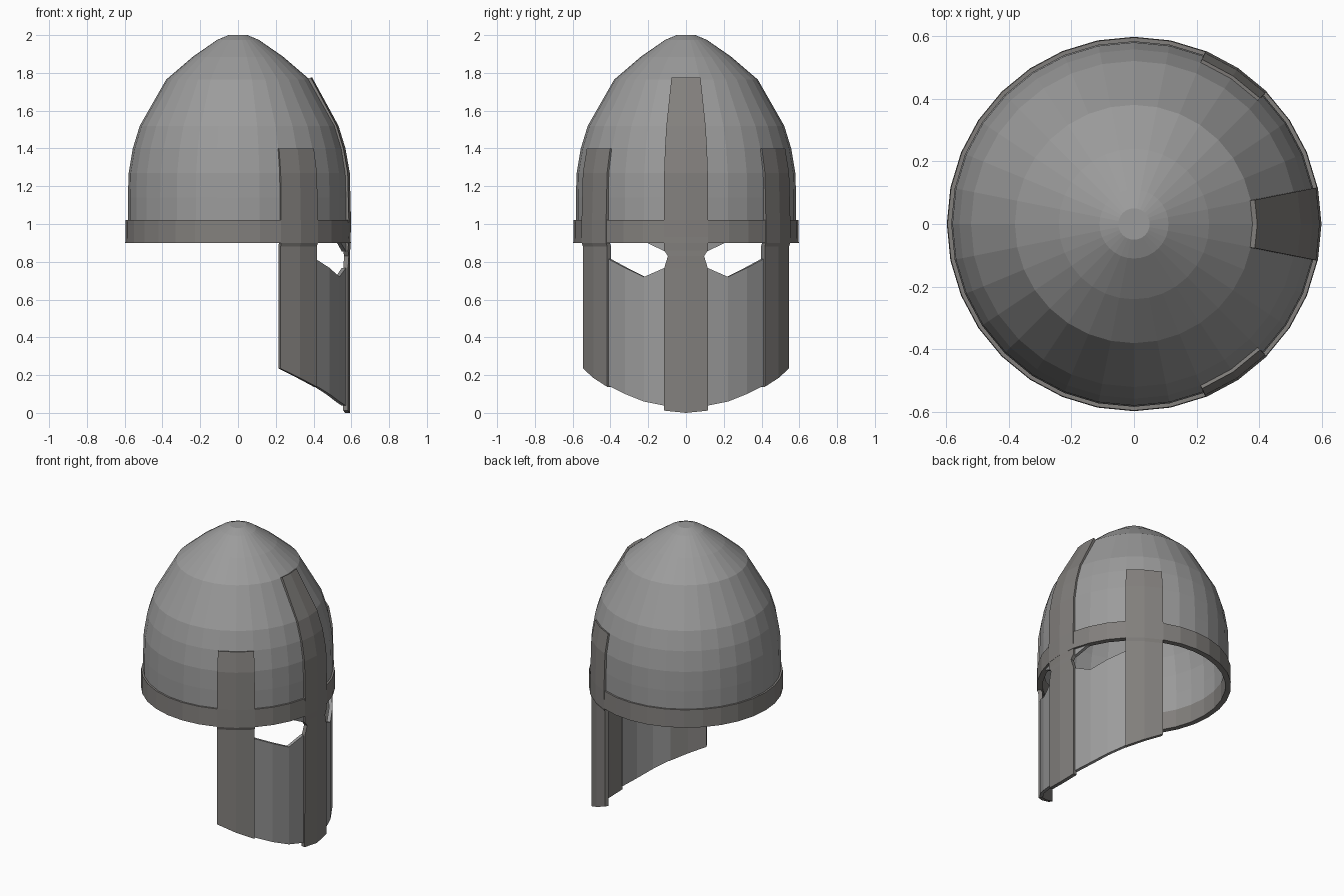
import bpy, bmesh
from math import sin, cos, radians

if "Cube" in bpy.data.objects:
    bpy.data.objects.remove(bpy.data.objects["Cube"])

STEP = 11.25  # 32-sided helmet


def material(name, rgb):
    m = bpy.data.materials.new(name)
    m.diffuse_color = (*rgb, 1)
    m.use_nodes = True
    m.node_tree.nodes["Principled BSDF"].inputs["Base Color"].default_value = m.diffuse_color
    return m


STEEL = material("steel", (.33, .33, .33))
TRIM = material("dark_trim", (.225, .215, .205))


def patch(name, columns, thickness, mat, mirror=False):
    """Curved plate from columns of (angle, radius, z), thickened inward."""
    bm = bmesh.new()
    grid = [[bm.verts.new((r * cos(radians(a)), r * sin(radians(a)), z))
             for a, r, z in col] for col in columns]
    for c0, c1 in zip(grid, grid[1:]):
        for j in range(len(c0) - 1):
            bm.faces.new((c0[j], c1[j], c1[j + 1], c0[j + 1]))
    bmesh.ops.remove_doubles(bm, verts=bm.verts, dist=0.0005)
    me = bpy.data.meshes.new(name)
    bm.to_mesh(me)
    bm.free()
    me.materials.append(mat)
    ob = bpy.data.objects.new(name, me)
    bpy.context.collection.objects.link(ob)
    sol = ob.modifiers.new("thickness", 'SOLIDIFY')
    sol.thickness = thickness
    sol.offset = -1
    if mirror:
        mir = ob.modifiers.new("mirror", 'MIRROR')
        mir.use_axis = (False, True, False)
        mir.use_mirror_merge = False
    return ob


def ring(profile):
    return [[(i * STEP, r, z) for r, z in profile] for i in range(33)]


# Dome and rim band
patch("dome", ring([(.583, .905), (.583, 1.02), (.583, 1.14), (.579, 1.27), (.557, 1.4),
                    (.52, 1.52), (.38, 1.765), (.24, 1.885), (.11, 1.975),
                    (.05, 2.0), (0, 2.0)]), .02, STEEL)
patch("rim_band", ring([(.597, .9), (.595, 1.02)]), .035, TRIM)

# Nose strip, slightly pinched between the eyes
rows = [(.594, .765), (.594, .83), (.594, .86), (.596, .9), (.598, 1.02),
        (.592, 1.27), (.569, 1.4), (.532, 1.52), (.393, 1.775)]
cols = []
for s in (-1, 0, 1):
    col = [(s * STEP, .593, .012 if s else 0)]
    col += [(s * (9.3 if z == .83 else STEP), r, z) for r, z in rows]
    cols.append(col)
patch("nose_strip", cols, .025, TRIM)

# Side strips
strip_rows = [(.59, .88), (.598, .9), (.598, 1.02), (.591, 1.27), (.568, 1.4)]
patch("side_strip", [[(a, .59, b)] + [(a, r, z) for r, z in strip_rows]
                     for a, b in ((45, .138), (56.25, .185), (67.5, .235))], .025, TRIM, True)

# Cheek plates below the eye openings, and their backing behind the strips
cheek = [(11.25, .038, .768), (22.5, .06, .72), (33.75, .1, .768), (45, .145, .815)]
patch("cheek_plate", [[(a, .582, lo), (a, .582, hi)] for a, lo, hi in cheek],
      .022, STEEL, True)

# Brow corners beside the nose strip
patch("brow_corner", [[(11.25, .582, .855), (11.25, .582, .905)],
                      [(20.5, .582, .9), (20.5, .582, .905)]], .022, STEEL, True)
